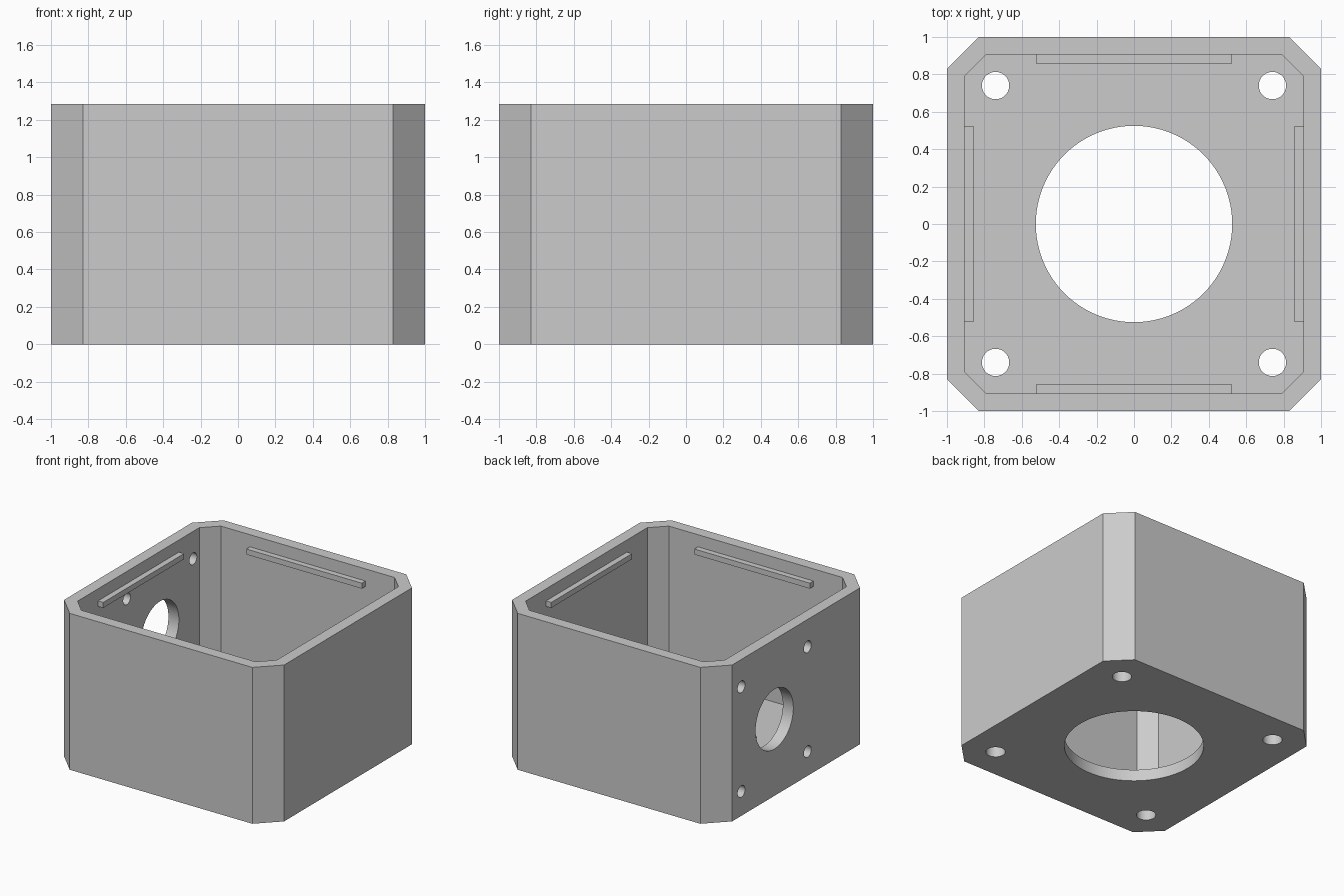
import bpy, bmesh, math
from mathutils import Matrix

if "Cube" in bpy.data.objects:
    bpy.data.objects.remove(bpy.data.objects["Cube"], do_unlink=True)

HEIGHT, FLOOR = 1.285, 0.095
OUTER, OUTER_FLAT = 1.0, 0.83
INNER, INNER_FLAT = 0.905, 0.79

grey = bpy.data.materials.new("plain grey")
grey.use_nodes = True
colour = (0.6, 0.6, 0.6, 1)
grey.diffuse_color = colour
grey.node_tree.nodes["Principled BSDF"].inputs["Base Color"].default_value = colour


def add_object(name, bm):
    bmesh.ops.recalc_face_normals(bm, faces=bm.faces)
    mesh = bpy.data.meshes.new(name)
    bm.to_mesh(mesh)
    bm.free()
    mesh.materials.append(grey)
    obj = bpy.data.objects.new(name, mesh)
    bpy.context.collection.objects.link(obj)
    return obj


def chamfered_prism(name, half, flat, z0, z1):
    """Square block with its four upright corners cut off."""
    bm = bmesh.new()
    corners = []
    for quarter in range(4):
        turn = Matrix.Rotation(quarter * math.pi / 2, 3, 'Z')
        for y in (-flat, flat):
            corners.append(bm.verts.new(turn @ Matrix.Translation((half, y, z0)).translation))
    base = bm.faces.new(corners)
    top = bmesh.ops.extrude_face_region(bm, geom=[base])["geom"]
    verts = [g for g in top if isinstance(g, bmesh.types.BMVert)]
    bmesh.ops.translate(bm, verts=verts, vec=(0, 0, z1 - z0))
    return add_object(name, bm)


def drill(name, radius, centre, sideways=False, sides=64):
    """Cylindrical cutter, upright or along x."""
    bm = bmesh.new()
    turn = Matrix.Rotation(math.pi / 2 if sideways else 0, 4, 'Y')
    bmesh.ops.create_cone(bm, cap_ends=True, segments=sides, radius1=radius, radius2=radius,
                          depth=0.4, matrix=Matrix.Translation(centre) @ turn)
    return add_object(name, bm)


# Shell and the cavity that hollows it
housing = chamfered_prism("housing", OUTER, OUTER_FLAT, 0, HEIGHT)
cutters = [chamfered_prism("cavity_cutter", INNER, INNER_FLAT, FLOOR, HEIGHT + 0.3)]

# Floor opening with four corner screw holes
cutters.append(drill("floor_cutter", 0.525, (0, 0, 0.05), sides=96))
for x in (-0.74, 0.74):
    for y in (-0.74, 0.74):
        cutters.append(drill("floor_screw_cutter", 0.073, (x, y, 0.05)))

# Off-centre port with four screw holes in the -x wall
PORT_Y, PORT_Z, SPREAD = 0.28, 0.63, 0.43
cutters.append(drill("port_cutter", 0.245, (-0.95, PORT_Y, PORT_Z), True))
for dy in (-SPREAD, SPREAD):
    for dz in (-SPREAD, SPREAD):
        cutters.append(drill("port_screw_cutter", 0.048, (-0.95, PORT_Y + dy, PORT_Z + dz), True, 32))

bpy.context.view_layer.objects.active = housing
for cutter in cutters:
    cutter.hide_render = True
    mod = housing.modifiers.new("cut", 'BOOLEAN')
    mod.operation, mod.solver, mod.object = 'DIFFERENCE', 'EXACT', cutter
    bpy.ops.object.modifier_apply(modifier=mod.name)
    bpy.data.objects.remove(cutter, do_unlink=True)

bpy.ops.object.select_all(action='DESELECT')
housing.select_set(True)
bpy.ops.object.shade_smooth_by_angle(angle=math.radians(30))

# Lid ledges along the inside of each wall
for i, side in enumerate(("left", "back", "right", "front")):
    bm = bmesh.new()
    bmesh.ops.create_cube(bm, size=1)
    bmesh.ops.scale(bm, vec=(0.047, 1.05, 0.045), verts=bm.verts)
    bmesh.ops.translate(bm, vec=(0.8815, 0, 1.163), verts=bm.verts)
    bmesh.ops.rotate(bm, matrix=Matrix.Rotation(i * math.pi / 2, 3, 'Z'), verts=bm.verts)
    add_object(side + "_ledge", bm)
